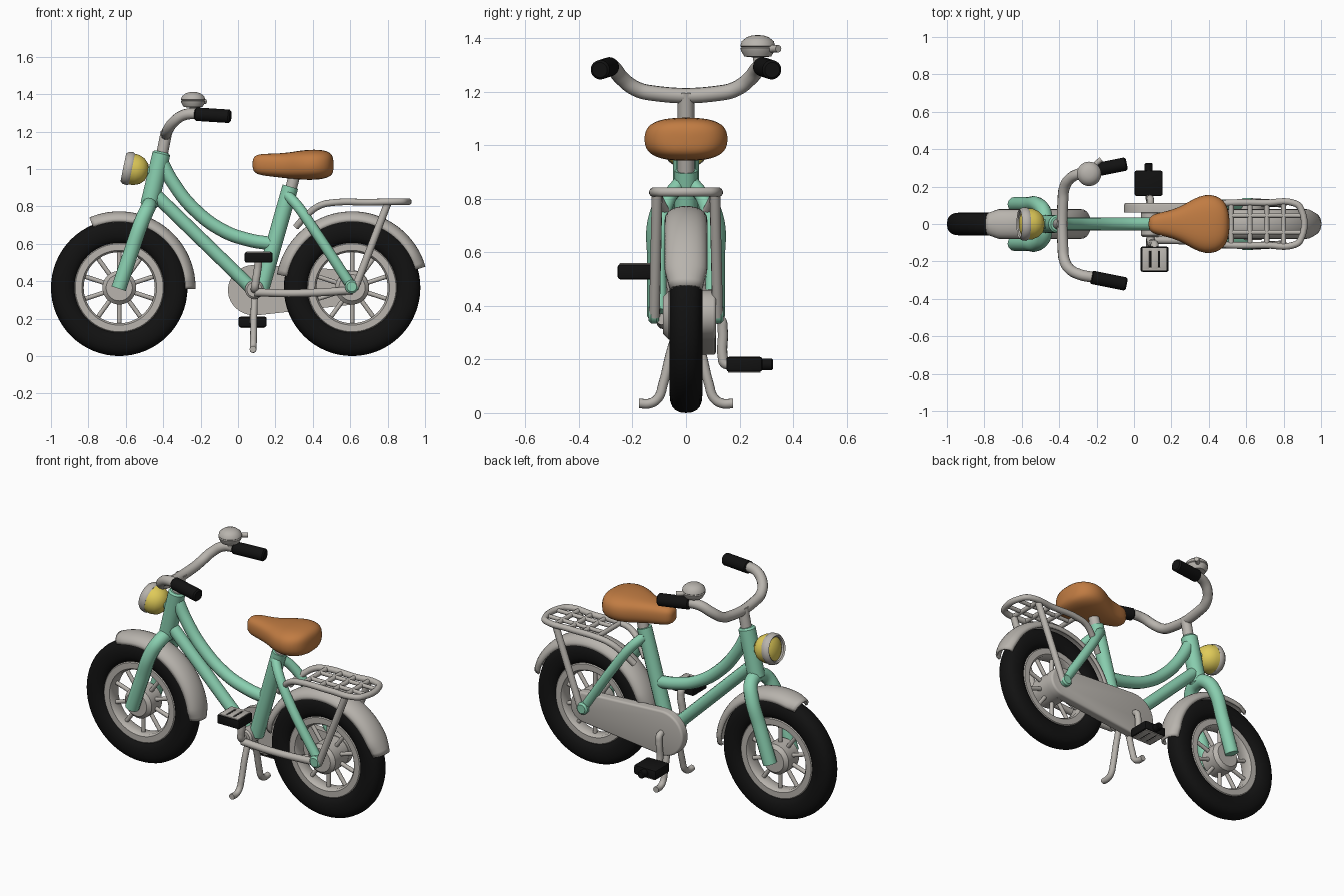
import bpy, bmesh, math
from mathutils import Vector, Matrix

if "Cube" in bpy.data.objects:
    bpy.data.objects.remove(bpy.data.objects["Cube"])


def material(name, rgb):
    m = bpy.data.materials.new(name)
    m.diffuse_color = (*rgb, 1)
    m.use_nodes = True
    m.node_tree.nodes["Principled BSDF"].inputs["Base Color"].default_value = m.diffuse_color
    return m


MINT = material("mint", (0.25, 0.62, 0.43))
GREY = material("warm grey", (0.48, 0.455, 0.42))
BLACK = material("rubber black", (0.006, 0.006, 0.006))
TAN = material("tan leather", (0.53, 0.20, 0.055))
YELLOW = material("lamp yellow", (0.75, 0.60, 0.10))


def finish(name, bm, mat, angle=40):
    bmesh.ops.remove_doubles(bm, verts=bm.verts, dist=1e-5)
    bmesh.ops.recalc_face_normals(bm, faces=bm.faces)
    me = bpy.data.meshes.new(name)
    bm.to_mesh(me)
    bm.free()
    ob = bpy.data.objects.new(name, me)
    bpy.context.collection.objects.link(ob)
    me.materials.append(mat)
    bpy.ops.object.select_all(action='DESELECT')
    ob.select_set(True)
    bpy.context.view_layer.objects.active = ob
    bpy.ops.object.shade_smooth_by_angle(angle=math.radians(angle))
    return ob


def tube(name, pts, r, mat, smooth=True, cyclic=False):
    """Round tube along a path; returns a mesh object."""
    cu = bpy.data.curves.new(name, 'CURVE')
    cu.dimensions = '3D'
    cu.bevel_depth, cu.bevel_resolution, cu.resolution_u = r, 4, 8
    cu.use_fill_caps = True
    sp = cu.splines.new('BEZIER')
    sp.bezier_points.add(len(pts) - 1)
    for b, p in zip(sp.bezier_points, pts):
        b.co = p
        b.handle_left_type = b.handle_right_type = 'AUTO' if smooth else 'VECTOR'
    sp.use_cyclic_u = cyclic
    tmp = bpy.data.objects.new(name + "_path", cu)
    bpy.context.collection.objects.link(tmp)
    me = bpy.data.meshes.new_from_object(tmp.evaluated_get(bpy.context.evaluated_depsgraph_get()))
    bpy.data.objects.remove(tmp)
    bm = bmesh.new()
    bm.from_mesh(me)
    return finish(name, bm, mat)


def sides(name, pts, r, mat, **kw):
    """Mirrored pair of tubes at -y and +y."""
    for s, tag in ((1, "left"), (-1, "right")):
        tube(f"{tag}_{name}", [(x, s * y, z) for x, y, z in pts], r, mat, **kw)


def lathe(name, prof, mat, loc, axis=(0, 1, 0), n=48, closed=False):
    """Spin (radius, offset) pairs round an axis."""
    q = Vector((0, 0, 1)).rotation_difference(Vector(axis)).to_matrix()
    bm = bmesh.new()
    rows = []
    for r, t in prof:
        rows.append([bm.verts.new(Vector(loc) + q @ Vector((r * math.cos(a), r * math.sin(a), t)))
                     for a in (2 * math.pi * i / n for i in range(n))])
    pairs = list(zip(rows, rows[1:])) + ([(rows[-1], rows[0])] if closed else [])
    for a, b in pairs:
        for i in range(n):
            j = (i + 1) % n
            bm.faces.new((a[i], a[j], b[j], b[i]))
    return finish(name, bm, mat)


def disc(name, r, h, mat, loc, axis=(0, 1, 0), b=0.01):
    """Solid cylinder with bevelled rims, centred on loc."""
    return lathe(name, [(0, -h), (r - b, -h), (r, -h + b), (r, h - b), (r - b, h), (0, h)], mat, loc, axis)


def block(name, size, loc, mat, bev=0.01):
    bm = bmesh.new()
    bmesh.ops.create_cube(bm, size=1, matrix=Matrix.Translation(loc) @ Matrix.Diagonal((*size, 1)))
    bmesh.ops.bevel(bm, geom=bm.edges, offset=bev, segments=2, affect='EDGES', profile=0.5)
    return finish(name, bm, mat)


# Wheels: tyre, rim, spokes, hub
AX = {"front": Vector((-0.635, 0, 0.365)), "rear": Vector((0.61, 0, 0.365))}
ring = [2 * math.pi * i / 20 for i in range(20)]
sgn = lambda v, p: math.copysign(abs(v) ** p, v)
for tag, c in AX.items():
    lathe(tag + "_tyre", [(0.298 + 0.067 * sgn(math.cos(a), 0.85), 0.061 * sgn(math.sin(a), 0.8)) for a in ring],
          BLACK, c, n=64, closed=True)
    lathe(tag + "_rim", [(0.19, -0.03), (0.2, -0.042), (0.235, -0.042), (0.245, -0.03),
                         (0.245, 0.03), (0.235, 0.042), (0.2, 0.042), (0.19, 0.03)], GREY, c, n=64, closed=True)
    for k in range(10):
        a = math.pi / 2 + k * math.pi / 5
        d = Vector((math.cos(a), 0, math.sin(a)))
        tube(f"{tag}_spoke_{k}", [c + d * 0.06, c + d * 0.2], 0.012, GREY, smooth=False)
    disc(tag + "_hub", 0.09, 0.07 if tag == "front" else 0.085, GREY, c, b=0.02)


# Mudguards: arched section swept round the wheel
def mudguard(name, c, a0, a1):
    bm = bmesh.new()
    rows = []
    for i in range(41):
        a = math.radians(a0 + (a1 - a0) * i / 40)
        w = 0.074 * min(1, 0.75 + min(i, 40 - i) * 0.08)
        row = []
        for k in range(-6, 7):
            t = math.radians(k * 15)
            r = 0.352 + 0.05 * max(0, math.cos(t)) ** 0.8
            row.append(bm.verts.new(c + Vector((r * math.cos(a), w * math.sin(t), r * math.sin(a)))))
        rows.append(row)
    for p, q in zip(rows, rows[1:]):
        for k in range(12):
            bm.faces.new((p[k], p[k + 1], q[k + 1], q[k]))
    ob = finish(name, bm, GREY)
    m = ob.modifiers.new("thickness", 'SOLIDIFY')
    m.thickness, m.offset = 0.012, 0


mudguard("front_mudguard", AX["front"], 113, -1)
mudguard("rear_mudguard", AX["rear"], 170, 16)

# Fork, head tube and frame
tube("fork", [(-0.638, -0.105, 0.36), (-0.57, -0.105, 0.56), (-0.51, -0.1, 0.73), (-0.482, -0.065, 0.79),
              (-0.474, 0, 0.81), (-0.482, 0.065, 0.79), (-0.51, 0.1, 0.73), (-0.57, 0.105, 0.56),
              (-0.638, 0.105, 0.36)], 0.04, MINT)
disc("head_tube", 0.048, 0.15, MINT, (-0.442, 0, 0.945), (0.23, 0, 0.973))
tube("top_tube", [(-0.41, 0, 1.04), (-0.35, 0, 0.93), (-0.24, 0, 0.79), (-0.08, 0, 0.67), (0.06, 0, 0.62),
                  (0.18, 0, 0.60)], 0.036, MINT)
tube("down_tube", [(-0.45, 0, 0.87), (0.08, 0, 0.355)], 0.036, MINT, smooth=False)
tube("seat_tube", [(0.28, 0, 0.905), (0.125, 0, 0.36)], 0.043, MINT, smooth=False)
disc("bottom_bracket", 0.05, 0.07, GREY, (0.088, 0, 0.355))
sides("seat_stay", [(0.265, 0.02, 0.86), (0.32, 0.065, 0.80), (0.41, 0.095, 0.67), (0.605, 0.1, 0.375)], 0.028, MINT)
tube("chain_stay", [(0.09, -0.085, 0.34), (0.3, -0.088, 0.335), (0.61, -0.09, 0.35)], 0.021, GREY)
for s in (1, -1):
    disc("rear_axle_nut", 0.036, 0.02, MINT, (0.608, s * 0.12, 0.37))

# Handlebar, stem, grips
tube("stem", [(-0.41, 0, 1.06), (-0.382, 0, 1.2)], 0.031, GREY, smooth=False)
half = [(-0.38, 0.13, 1.195), (-0.373, 0.19, 1.212), (-0.345, 0.24, 1.25), (-0.29, 0.27, 1.288),
        (-0.22, 0.285, 1.295), (-0.1, 0.31, 1.285)]
tube("handlebar", [(x, -y, z) for x, y, z in reversed(half)] + half, 0.029, GREY)
for s in (1, -1):
    d = Vector((0.19, s * 0.038, -0.012)).normalized()
    disc("grip", 0.036, 0.097, BLACK, (-0.135, s * 0.303, 1.287), d, b=0.008)

# Bell
lathe("bell", [(0, -0.04), (0.05, -0.035), (0.062, -0.015), (0.065, -0.004), (0.06, 0), (0.065, 0.004),
               (0.06, 0.022), (0.04, 0.038), (0.02, 0.044), (0, 0.045)], GREY, (-0.24, 0.268, 1.366), (0, 0, 1))
tube("bell_mount", [(-0.24, 0.275, 1.29), (-0.24, 0.268, 1.34)], 0.02, GREY, smooth=False)
tube("bell_lever", [(-0.23, 0.28, 1.36), (-0.2, 0.325, 1.36), (-0.175, 0.345, 1.36)], 0.014, GREY)

# Head lamp: yellow bowl, grey ring, yellow lens
lamp, ld = Vector((-0.572, 0, 1.0)), Vector((-0.98, 0, 0.2)).normalized()
lathe("lamp_bowl", [(0.084, 0), (0.082, -0.03), (0.07, -0.06), (0.045, -0.085), (0, -0.097)], YELLOW, lamp, ld)
lathe("lamp_ring", [(0.07, -0.005), (0.084, -0.005), (0.09, 0.005), (0.087, 0.028), (0.076, 0.042), (0.068, 0.035)],
      GREY, lamp, ld, closed=True)
lathe("lamp_lens", [(0.072, 0.02), (0.05, 0.033), (0.025, 0.04), (0, 0.042)], YELLOW, lamp, ld)
tube("lamp_bracket", [(-0.5, 0, 0.99), (-0.43, 0, 0.98)], 0.025, MINT, smooth=False)

# Saddle: lofted sections (x, half width, bottom, top)
disc("seat_post", 0.031, 0.08, GREY, (0.29, 0, 0.92), (0.25, 0, 0.96))
bm = bmesh.new()
rows = []
for x, w, lo, hi in [(0.077, 0.0, 1.025, 1.025), (0.08, 0.03, 0.99, 1.06), (0.1, 0.052, 0.97, 1.078),
                     (0.15, 0.064, 0.962, 1.082), (0.21, 0.078, 0.955, 1.083), (0.27, 0.105, 0.948, 1.088),
                     (0.32, 0.138, 0.943, 1.097), (0.38, 0.16, 0.94, 1.104), (0.435, 0.156, 0.942, 1.104),
                     (0.48, 0.128, 0.952, 1.096), (0.503, 0.085, 0.968, 1.078), (0.51, 0.03, 0.99, 1.05),
                     (0.511, 0.0, 1.02, 1.02)]:
    rows.append([bm.verts.new((x, w * sgn(math.cos(a), 0.75), (lo + hi) / 2 + (hi - lo) / 2 * sgn(math.sin(a), 0.75)))
                 for a in ring])
for p, q in zip(rows, rows[1:]):
    for i in range(20):
        bm.faces.new((p[i], p[i - 1], q[i - 1], q[i]))
seat = finish("saddle", bm, TAN, 80)
seat.modifiers.new("round", 'SUBSURF').levels = 1

# Chain cover: two arcs joined by straight edges, extruded sideways
bm = bmesh.new()
out = [(0.088 + 0.142 * math.cos(math.radians(a)), 0.352 + 0.135 * math.sin(math.radians(a))) for a in range(85, 276, 10)]
out += [(0.61 + 0.092 * math.cos(math.radians(a)), 0.367 + 0.092 * math.sin(math.radians(a))) for a in range(-85, 86, 10)]
f = bm.faces.new([bm.verts.new((x, 0.062, z)) for x, z in out])
ext = bmesh.ops.extrude_face_region(bm, geom=[f])["geom"]
bmesh.ops.translate(bm, vec=(0, 0.05, 0), verts=[v for v in ext if isinstance(v, bmesh.types.BMVert)])
rim = [e for e in bm.edges if all(v.co.y > 0.1 for v in e.verts)]
bmesh.ops.bevel(bm, geom=rim, offset=0.012, segments=3, affect='EDGES', profile=0.5)
finish("chain_cover", bm, GREY)

# Cranks and pedals (grey tread on one face of each)
tube("left_crank", [(0.088, 0.1, 0.355), (0.088, 0.13, 0.345), (0.085, 0.137, 0.31), (0.08, 0.137, 0.21),
                    (0.08, 0.145, 0.185), (0.08, 0.17, 0.182)], 0.019, GREY)
tube("right_crank", [(0.088, -0.06, 0.355), (0.09, -0.098, 0.365), (0.095, -0.105, 0.4), (0.108, -0.105, 0.49),
                     (0.11, -0.115, 0.525), (0.11, -0.15, 0.528)], 0.021, GREY)
for tag, s, x, y, z in (("left", -1, 0.078, 0.218, 0.182), ("right", 1, 0.11, -0.188, 0.527)):
    block(tag + "_pedal", (0.15, 0.135, 0.056), (x, y, z), BLACK)
    for k in (-1, 0, 1):
        block(f"{tag}_pedal_tread", (0.036, 0.11, 0.008), (x + k * 0.046, y, z + s * 0.028), GREY, 0.002)
    for k in (-1, 1):
        block(f"{tag}_pedal_edge", (0.13, 0.018, 0.008), (x, y + k * 0.052, z + s * 0.028), GREY, 0.002)
disc("left_pedal_end", 0.022, 0.025, BLACK, (0.078, 0.3, 0.182), b=0.005)

# Double kickstand
sides("kickstand", [(0.088, 0.03, 0.31), (0.085, 0.058, 0.22), (0.083, 0.085, 0.11), (0.082, 0.105, 0.055),
                    (0.081, 0.135, 0.036), (0.08, 0.175, 0.036)], 0.018, GREY)

# Luggage rack: rails, rear loop, slats, legs
rail = [(0.31, 0.05, 0.69), (0.37, 0.08, 0.755), (0.44, 0.105, 0.805), (0.51, 0.113, 0.82), (0.7, 0.113, 0.822),
        (0.86, 0.11, 0.825), (0.89, 0.085, 0.825)]
tube("rack_frame", rail + [(x, -y, z) for x, y, z in reversed(rail)], 0.018, GREY)
for k, x in enumerate((0.52, 0.62, 0.71, 0.80)):
    tube(f"rack_slat_{k}", [(x, -0.11, 0.822), (x, 0.11, 0.822)], 0.014, GREY, smooth=False)
sides("rack_bar", [(0.52, 0.045, 0.824), (0.89, 0.045, 0.824)], 0.012, GREY, smooth=False)
sides("rack_leg", [(0.80, 0.108, 0.815), (0.625, 0.118, 0.36)], 0.02, GREY, smooth=False)
